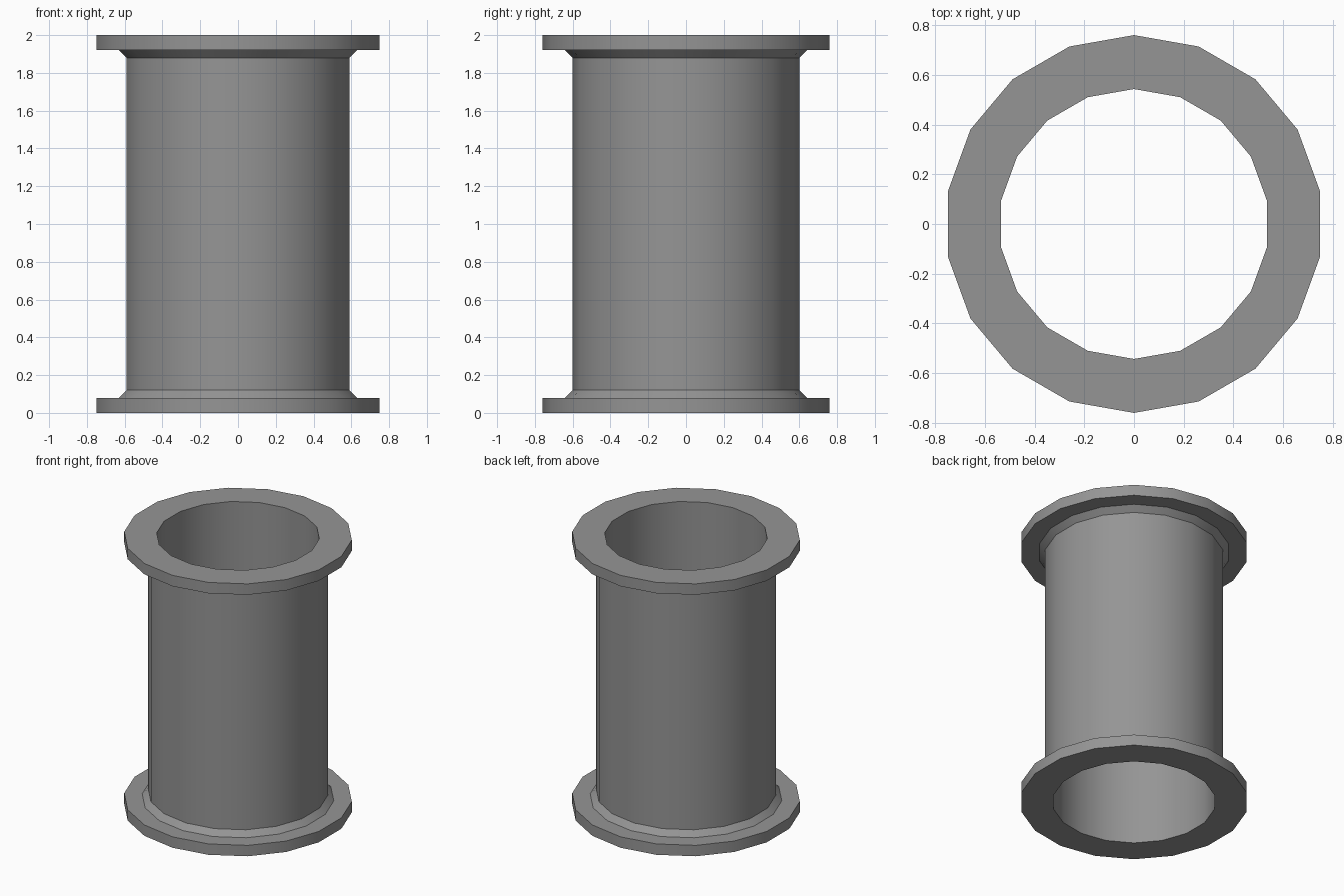
import bpy
import bmesh
import math
from mathutils import Vector

cube = bpy.data.objects.get("Cube")
if cube:
    bpy.data.objects.remove(cube, do_unlink=True)

SIDES = 18
HEIGHT = 2.0
BORE, WALL, FILLET, RIM = 0.543, 0.60, 0.64, 0.76
FLANGE_TOP, FILLET_TOP = 0.08, 0.12

# Grey metal
grey = bpy.data.materials.new("grey_metal")
grey.use_nodes = True
grey.diffuse_color = (0.3, 0.3, 0.3, 1)
grey.node_tree.nodes["Principled BSDF"].inputs["Base Color"].default_value = grey.diffuse_color

# Wall cross-section: lower flange and chamfered collar, mirrored for the upper end
lower = [(BORE, 0), (RIM, 0), (RIM, FLANGE_TOP), (FILLET, FLANGE_TOP), (WALL, FILLET_TOP)]
upper = [(r, HEIGHT - z) for r, z in reversed(lower)]

# Lathe the closed section about z, with a corner on the y axis
bm = bmesh.new()
verts = [bm.verts.new((0, r, z)) for r, z in lower + upper]
edges = [bm.edges.new((v, verts[i - 1])) for i, v in enumerate(verts)]
bmesh.ops.spin(bm, geom=verts + edges, cent=Vector(), axis=Vector((0, 0, 1)),
               angle=math.tau, steps=SIDES, use_merge=True)
bmesh.ops.remove_doubles(bm, verts=bm.verts, dist=0.0001)
bmesh.ops.recalc_face_normals(bm, faces=bm.faces)

mesh = bpy.data.meshes.new("flanged_pipe")
bm.to_mesh(mesh)
bm.free()
mesh.materials.append(grey)
pipe = bpy.data.objects.new("flanged_pipe", mesh)
bpy.context.collection.objects.link(pipe)

# Smooth round walls, crisp flange edges
bpy.ops.object.select_all(action="DESELECT")
pipe.select_set(True)
bpy.context.view_layer.objects.active = pipe
bpy.ops.object.shade_smooth_by_angle(angle=math.radians(30))
